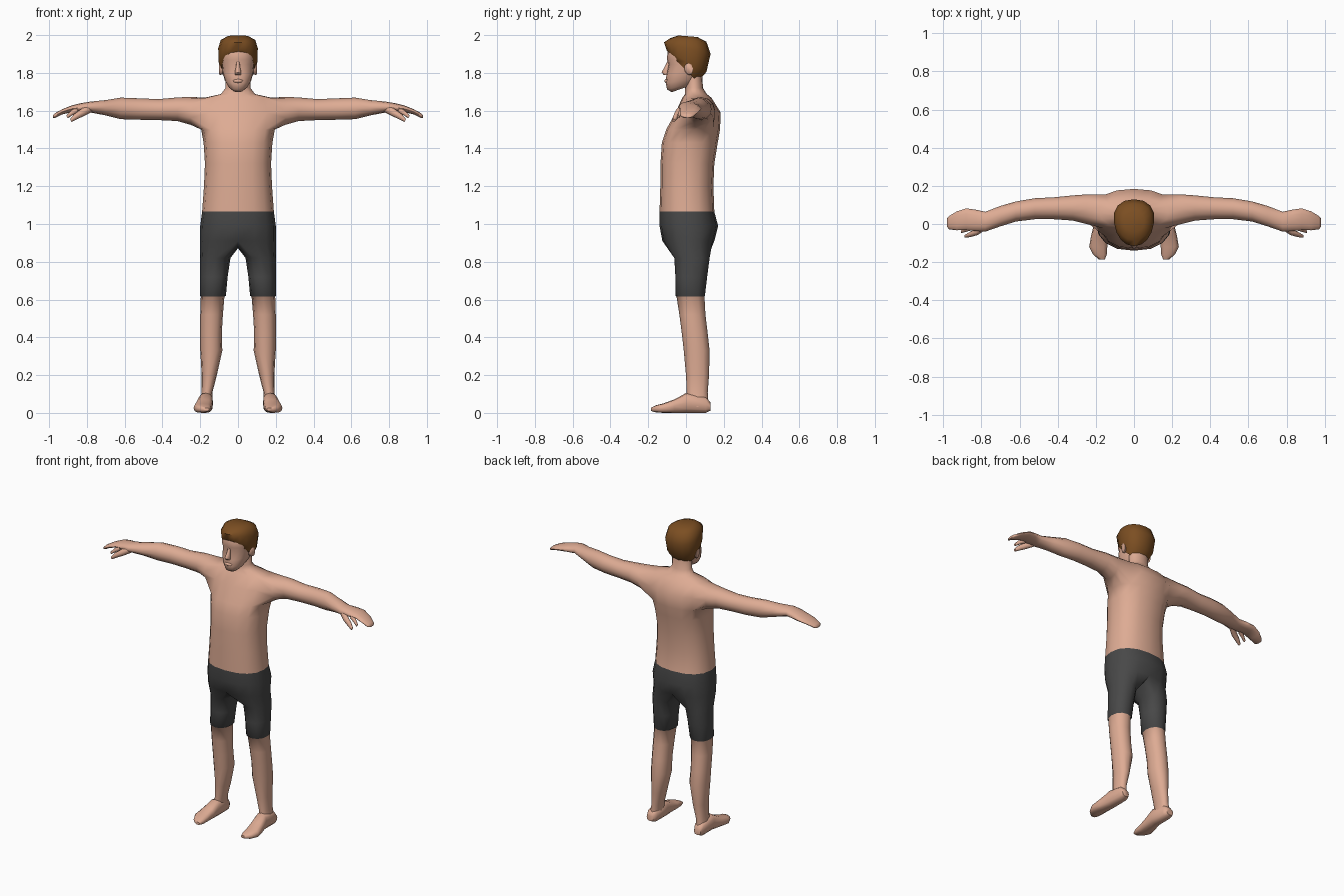
import bpy, bmesh, math
from mathutils import Vector


def material(name, rgb):
    m = bpy.data.materials.new(name)
    m.diffuse_color = (*rgb, 1)
    return m


SKIN = material("skin", (0.73, 0.41, 0.295))
CLOTH = material("dark_grey_cloth", (0.065, 0.065, 0.065))
HAIR = material("brown_hair", (0.2, 0.077, 0.016))


def ellipse(c, u, v, n, start=0.0, power=1.0):
    """Closed ring of points around c, spanned by half-axes u and v."""
    c, u, v = Vector(c), Vector(u), Vector(v)
    pts = []
    for i in range(n):
        a = start + 2 * math.pi * i / n
        ca, sa = math.cos(a), math.sin(a)
        pts.append(c + u * math.copysign(abs(ca) ** power, ca)
                   + v * math.copysign(abs(sa) ** power, sa))
    return pts


def add_ring(bm, pts):
    return [bm.verts.new(p) for p in pts]


def bridge(bm, a, b, skip=()):
    n = len(a)
    for i in range(n):
        if i not in skip:
            k = (i + 1) % n
            bm.faces.new((a[i], a[k], b[k], b[i]))


def finish(bm, name, mats, angle=50):
    bmesh.ops.recalc_face_normals(bm, faces=bm.faces[:])
    me = bpy.data.meshes.new(name)
    bm.to_mesh(me)
    bm.free()
    for m in mats:
        me.materials.append(m)
    ob = bpy.data.objects.new(name, me)
    bpy.context.collection.objects.link(ob)
    bpy.ops.object.select_all(action='DESELECT')
    ob.select_set(True)
    bpy.context.view_layer.objects.active = ob
    bpy.ops.object.shade_smooth_by_angle(angle=math.radians(angle))
    return ob


def loft(name, rings, mat, angle=60):
    bm = bmesh.new()
    loops = [add_ring(bm, r) for r in rings]
    for a, b in zip(loops, loops[1:]):
        bridge(bm, a, b)
    bm.faces.new(loops[0])
    bm.faces.new(loops[-1])
    return finish(bm, name, [mat], angle)


# Body: one continuous skin of torso, arms and legs
bm = bmesh.new()

# Torso rows: z, half width, front y, back y
TORSO = [(0.91, 0.2, -0.125, 0.15), (0.99, 0.2, -0.14, 0.17), (1.065, 0.19, -0.14, 0.15),
         (1.2, 0.18, -0.136, 0.145), (1.32, 0.175, -0.135, 0.15), (1.43, 0.182, -0.128, 0.168),
         (1.5, 0.195, -0.105, 0.18), (1.59, 0.205, -0.055, 0.184), (1.668, 0.18, -0.02, 0.135),
         (1.688, 0.09, -0.005, 0.11), (1.72, 0.066, -0.005, 0.09), (1.8, 0.066, -0.005, 0.085)]
rows = [add_ring(bm, ellipse((0, (f + b) / 2, z), (w, 0, 0), (0, (b - f) / 2, 0), 16, 0,
                             0.85 if z < 1.67 else 1))
        for z, w, f, b in TORSO]
for k in range(len(rows) - 1):
    # leave the arm holes open on both sides
    holes = (14, 15, 0, 1, 6, 7, 8, 9) if k in (6, 7) else ()
    bridge(bm, rows[k], rows[k + 1], holes)
bm.faces.new(rows[-1])

# Arm sections: x, front y, back y, bottom z, top z
ARM = [(0.25, 0.0, 0.155, 1.525, 1.673), (0.32, 0.018, 0.15, 1.545, 1.67),
       (0.42, 0.025, 0.14, 1.55, 1.661), (0.52, 0.025, 0.135, 1.552, 1.665),
       (0.62, 0.013, 0.118, 1.555, 1.669), (0.7, -0.012, 0.095, 1.575, 1.656),
       (0.78, -0.04, 0.064, 1.59, 1.648), (0.83, -0.037, 0.075, 1.592, 1.64),
       (0.88, -0.03, 0.082, 1.592, 1.628), (0.93, -0.033, 0.066, 1.58, 1.608),
       (0.97, -0.028, 0.042, 1.56, 1.586), (0.98, -0.015, 0.03, 1.562, 1.576)]
# Leg sections: z, inner x, outer x, front y, back y
LEG = [(0.82, 0.04, 0.2, -0.062, 0.125), (0.72, 0.055, 0.2, -0.056, 0.112),
       (0.62, 0.064, 0.2, -0.055, 0.1), (0.615, 0.072, 0.197, -0.05, 0.098),
       (0.52, 0.08, 0.2, -0.035, 0.103), (0.42, 0.086, 0.2, -0.022, 0.115),
       (0.33, 0.083, 0.2, -0.012, 0.125), (0.2, 0.112, 0.192, 0.0, 0.122),
       (0.11, 0.135, 0.192, 0.004, 0.115), (0.03, 0.138, 0.208, 0.0, 0.12)]
crotch = add_ring(bm, [(0, 0.085, 0.885), (0, 0.01, 0.872), (0, -0.065, 0.88)])
step = math.pi / 6
for s in (1, -1):
    def col(j):
        return (j if s > 0 else 8 - j) % 16
    lo, mid, hi = rows[6:9]
    prev = ([lo[col(j)] for j in range(-2, 3)] + [mid[col(2)]]
            + [hi[col(j)] for j in range(2, -3, -1)] + [mid[col(-2)]])
    for x, f, b, z0, z1 in ARM:
        ring = add_ring(bm, ellipse((s * x, (f + b) / 2, (z0 + z1) / 2), (0, (b - f) / 2, 0),
                                    (0, 0, (z1 - z0) / 2), 12, -5 * step))
        bridge(bm, prev, ring)
        prev = ring
    bm.faces.new(prev)

    prev = [rows[0][col(j)] for j in range(-4, 5)] + crotch
    for z, x0, x1, f, b in LEG:
        ring = add_ring(bm, ellipse((s * (x0 + x1) / 2, (f + b) / 2, z), (s * (x1 - x0) / 2, 0, 0),
                                    (0, (b - f) / 2, 0), 12, -4 * step, 0.9))
        bridge(bm, prev, ring)
        prev = ring
    bm.faces.new(prev)

# Shorts are the band of the body between hem and waist
for f in bm.faces:
    f.material_index = 1 if 0.616 < f.calc_center_median().z < 1.065 else 0
finish(bm, "body_with_shorts", [SKIN, CLOTH], 70)


def tilted(front, back, w, n=16, taper=0.0):
    """Ring between a front and a back (y, z) point; taper narrows the front."""
    f, b = Vector((0, *front)), Vector((0, *back))
    pts = ellipse((f + b) / 2, (w, 0, 0), (b - f) / 2, n, 0, 0.9)
    for p in pts:
        p.x *= 1 + taper * p.y
    return pts


# Head with jaw, and hair shell
loft("head", [tilted(f, b, w) for f, b, w in (
    ((-0.075, 1.698), (0.03, 1.735), 0.033), ((-0.1, 1.712), (0.05, 1.75), 0.052),
    ((-0.107, 1.745), (0.07, 1.775), 0.07), ((-0.104, 1.79), (0.085, 1.81), 0.081),
    ((-0.092, 1.845), (0.1, 1.85), 0.087), ((-0.101, 1.87), (0.1, 1.88), 0.09),
    ((-0.097, 1.92), (0.1, 1.92), 0.088), ((-0.07, 1.96), (0.08, 1.96), 0.07))], SKIN)
loft("hair", [tilted(f, b, w, 16, 1.2) for f, b, w in (
    ((-0.094, 1.908), (0.062, 1.752), 0.09), ((-0.102, 1.918), (0.108, 1.805), 0.102),
    ((-0.116, 1.962), (0.13, 1.9), 0.104), ((-0.085, 1.983), (0.108, 1.965), 0.09),
    ((-0.04, 1.998), (0.06, 1.99), 0.055))], HAIR)

# Nose and lips
loft("nose", [ellipse((0, y, z), (w, 0, 0), (0, d, 0), 8) for y, z, w, d in (
    (-0.092, 1.86, 0.008, 0.007), (-0.1, 1.83, 0.011, 0.014),
    (-0.108, 1.803, 0.017, 0.022), (-0.104, 1.79, 0.015, 0.014))], SKIN)
loft("lips", [ellipse((0, y, 1.757), (w, 0, 0), (0, 0, h), 8) for y, w, h in (
    (-0.09, 0.032, 0.012), (-0.108, 0.024, 0.01), (-0.113, 0.012, 0.005))], SKIN)

for s, side in ((1, "left"), (-1, "right")):
    # Ear
    loft(side + "_ear", [ellipse((s * x, y, 1.822), (0, r * 0.6, 0.1 * r), (0, -0.2 * r, r), 10)
                         for x, y, r in ((0.078, 0.005, 0.026), (0.092, 0.014, 0.034),
                                         (0.1, 0.018, 0.03))], SKIN)
    # Thumb and bent finger
    loft(side + "_thumb", [ellipse((s * x, y, z), (0, r, 0), (s * r * 0.5, 0, r), 8)
                           for x, y, z, r in ((0.78, -0.012, 1.615, 0.02), (0.82, -0.04, 1.592, 0.018),
                                              (0.86, -0.055, 1.568, 0.014), (0.885, -0.064, 1.548, 0.008))], SKIN)
    loft(side + "_finger", [ellipse((s * x, y, z), (0, r, 0), (s * r * 0.5, 0, r), 8)
                            for x, y, z, r in ((0.85, -0.018, 1.605, 0.014), (0.88, -0.03, 1.588, 0.011),
                                               (0.905, -0.04, 1.567, 0.007))], SKIN)
    # Foot sections: y, inner x, outer x, bottom z, top z
    foot = [(0.13, 0.15, 0.198, 0.012, 0.055), (0.105, 0.136, 0.208, 0.0, 0.085),
            (0.0, 0.132, 0.21, 0.0, 0.105), (-0.06, 0.135, 0.225, 0.0, 0.072),
            (-0.12, 0.14, 0.235, 0.0, 0.05), (-0.16, 0.143, 0.215, 0.003, 0.04),
            (-0.185, 0.152, 0.185, 0.01, 0.027)]
    loft(side + "_foot", [ellipse((s * (a + b) / 2, y, (c + d) / 2), (s * (b - a) / 2, 0, 0),
                                  (0, 0, (d - c) / 2), 12, 0, 0.75) for y, a, b, c, d in foot], SKIN)
